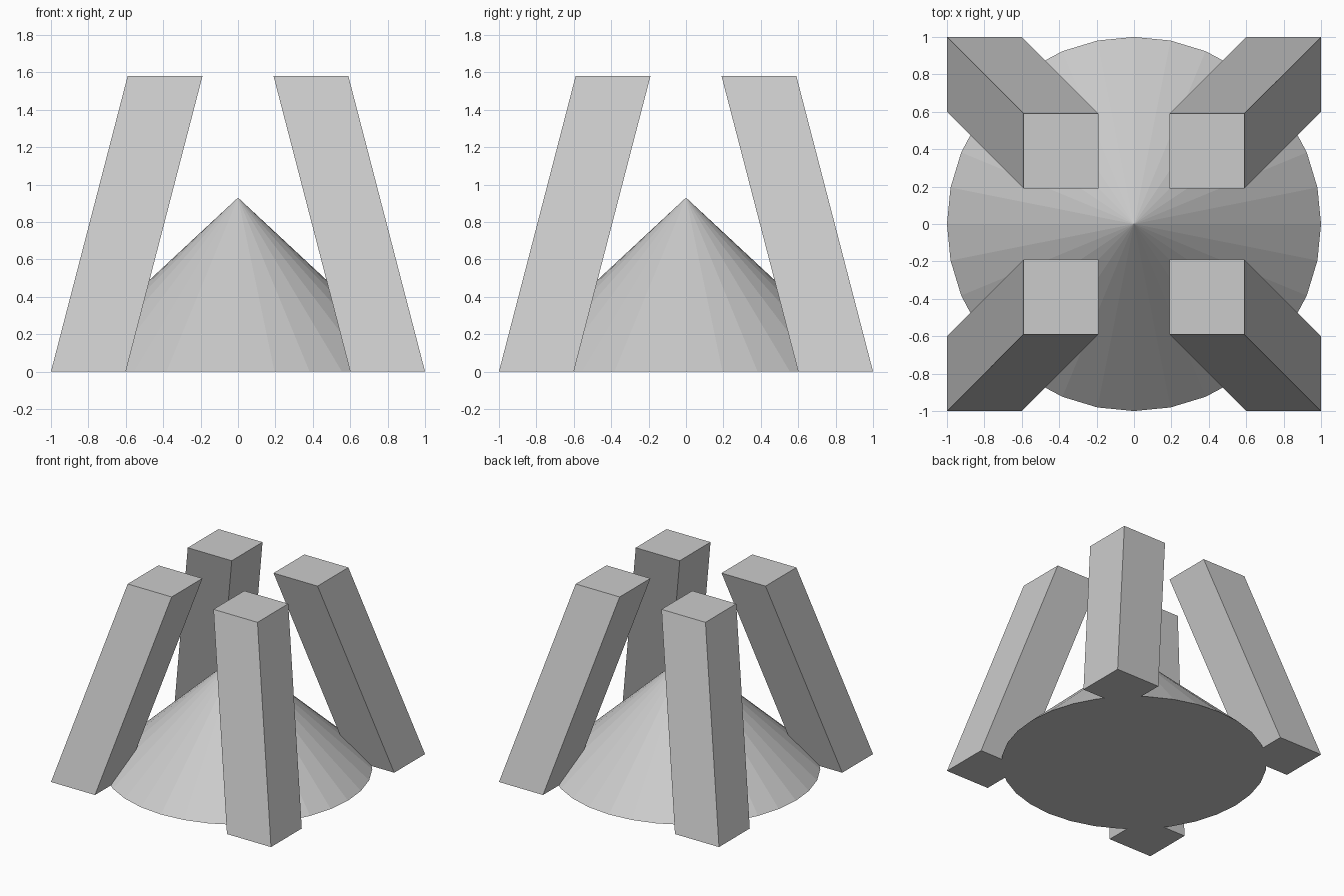
import bpy
import bmesh

if "Cube" in bpy.data.objects:
    bpy.data.objects.remove(bpy.data.objects["Cube"])

LEG_HEIGHT = 1.58
CONE_HEIGHT = 0.93


def add_object(name, bm):
    mesh = bpy.data.meshes.new(name)
    bm.to_mesh(mesh)
    bm.free()
    obj = bpy.data.objects.new(name, mesh)
    bpy.context.collection.objects.link(obj)
    return obj


def leaning_leg(name, sx, sy):
    """Square post sheared towards the centre, ends kept level."""
    bm = bmesh.new()
    bmesh.ops.create_cube(bm, size=1)
    for v in bm.verts:
        centre = 0.8 if v.co.z < 0 else 0.39
        v.co.x = sx * centre + v.co.x * 0.4
        v.co.y = sy * centre + v.co.y * 0.4
        v.co.z = 0 if v.co.z < 0 else LEG_HEIGHT
    return add_object(name, bm)


# Central flat-shaded cone
bpy.ops.mesh.primitive_cone_add(vertices=32, radius1=1, radius2=0,
                                depth=CONE_HEIGHT,
                                location=(0, 0, CONE_HEIGHT / 2))
bpy.context.object.name = "central_cone"

# Four corner legs leaning inwards
for side, sx in (("left", -1), ("right", 1)):
    for end, sy in (("front", -1), ("back", 1)):
        leaning_leg(f"{end}_{side}_leg", sx, sy)
